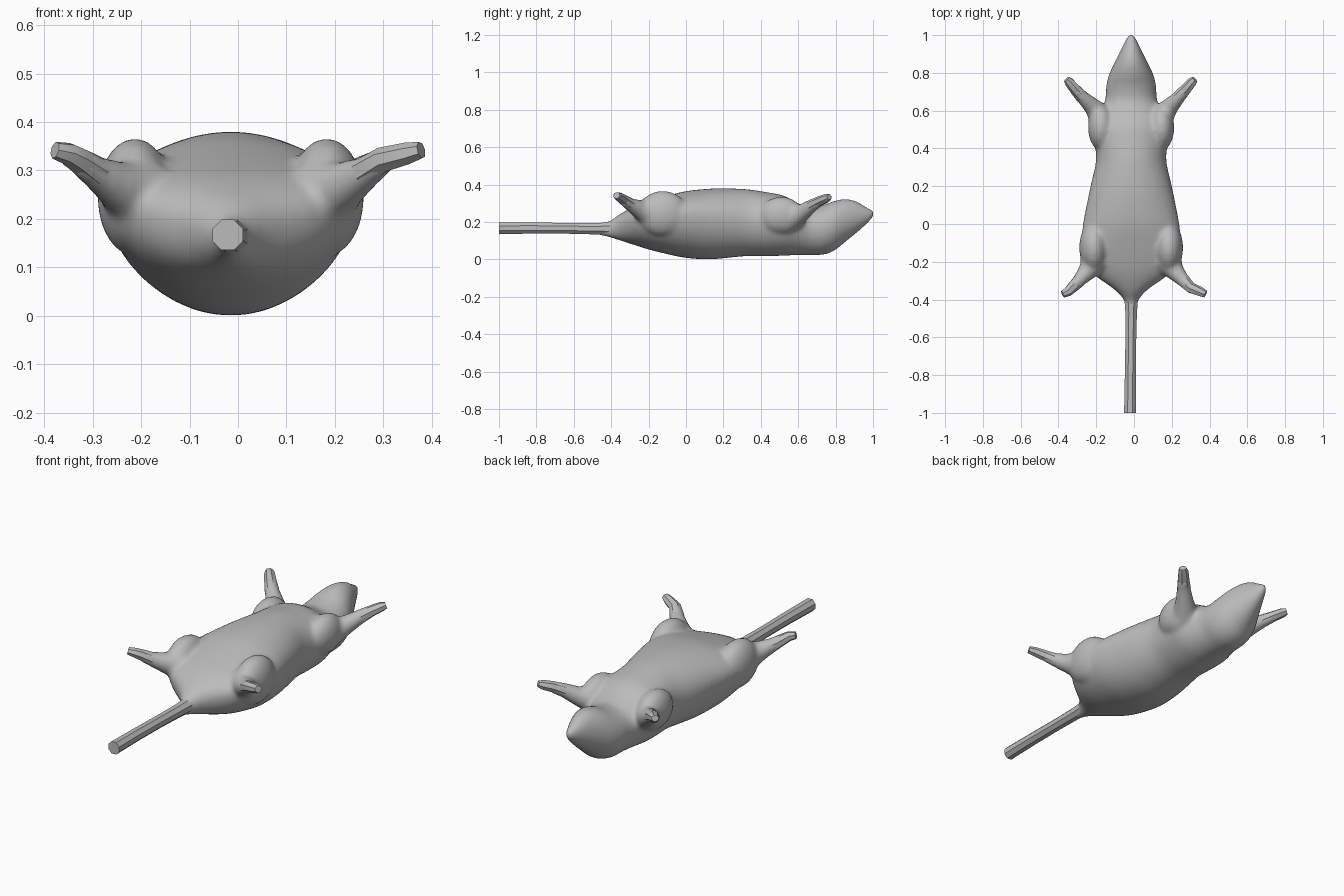
import bpy, bmesh, math
from mathutils import Vector, Matrix

if "Cube" in bpy.data.objects:
    bpy.data.objects.remove(bpy.data.objects["Cube"])

CX = -0.015  # body axis sits slightly off centre
grey = bpy.data.materials.new("light grey")
grey.diffuse_color = (0.5, 0.5, 0.5, 1)
grey.use_nodes = True
grey.node_tree.nodes["Principled BSDF"].inputs["Base Color"].default_value = grey.diffuse_color


def make_object(name, bm):
    bmesh.ops.recalc_face_normals(bm, faces=bm.faces)
    me = bpy.data.meshes.new(name)
    bm.to_mesh(me)
    bm.free()
    ob = bpy.data.objects.new(name, me)
    bpy.context.collection.objects.link(ob)
    me.materials.append(grey)
    return ob


def bridge(bm, rings):
    for a, b in zip(rings, rings[1:]):
        n = len(a)
        for i in range(n):
            bm.faces.new((a[i], a[(i + 1) % n], b[(i + 1) % n], b[i]))
    bm.faces.new(rings[0])
    bm.faces.new(rings[-1])


def tube(bm, path, sides, flat=1.0):
    """path: (x, y, z, radius); rings stand square to the path."""
    pts = [Vector(p[:3]) for p in path]
    rings = []
    for i, p in enumerate(pts):
        d = (pts[min(i + 1, len(pts) - 1)] - pts[max(i - 1, 0)]).normalized()
        u = d.cross(Vector((0, 0, 1))).normalized()
        v = u.cross(d)
        r = path[i][3]
        rings.append([bm.verts.new(p + u * r * math.cos(t) + v * r * flat * math.sin(t))
                      for t in (math.tau * (k + 0.5) / sides for k in range(sides))])
    bridge(bm, rings)


def ball(bm, loc, size):
    bmesh.ops.create_icosphere(bm, subdivisions=4, radius=1,
                               matrix=Matrix.Translation(loc) @ Matrix.Diagonal((*size, 1)))


def catmull(rows, steps=4):
    out = []
    for i in range(len(rows) - 1):
        p = [rows[max(0, min(len(rows) - 1, i + k))] for k in (-1, 0, 1, 2)]
        for s in range(steps):
            t = s / steps
            out.append([0.5 * (2 * b + (c - a) * t + (2 * a - 5 * b + 4 * c - d) * t * t
                               + (3 * b - a - 3 * c + d) * t ** 3) for a, b, c, d in zip(*p)])
    return out + [rows[-1]]


# Torso and head: y, half width, bottom z, widest z, top z
profile = [
    (-0.47, 0.030, 0.130, 0.165, 0.195), (-0.41, 0.036, 0.118, 0.165, 0.205),
    (-0.35, 0.085, 0.100, 0.190, 0.245), (-0.27, 0.195, 0.075, 0.220, 0.285),
    (-0.20, 0.245, 0.053, 0.240, 0.310), (-0.10, 0.260, 0.028, 0.245, 0.340),
    (0.00, 0.255, 0.008, 0.240, 0.365), (0.12, 0.232, 0.000, 0.230, 0.378),
    (0.22, 0.211, 0.008, 0.220, 0.380), (0.33, 0.187, 0.018, 0.210, 0.375),
    (0.43, 0.190, 0.017, 0.210, 0.360), (0.52, 0.190, 0.020, 0.205, 0.342),
    (0.60, 0.160, 0.023, 0.190, 0.300), (0.66, 0.137, 0.023, 0.170, 0.280),
    (0.73, 0.132, 0.025, 0.165, 0.290), (0.79, 0.118, 0.045, 0.175, 0.312),
    (0.85, 0.090, 0.092, 0.200, 0.323), (0.91, 0.060, 0.140, 0.220, 0.312),
    (0.96, 0.036, 0.183, 0.235, 0.283), (1.002, 0.014, 0.225, 0.243, 0.262)]
bm = bmesh.new()
rings = []
for y, w, zb, zm, zt in catmull(profile):
    ring = []
    for k in range(40):
        c, s = math.cos(math.tau * k / 40), math.sin(math.tau * k / 40)
        ring.append(bm.verts.new((CX + w * c, y, zm + s * ((zt - zm) if s > 0 else (zm - zb)))))
    rings.append(ring)
bridge(bm, rings)

# Leg paths per side: hip to hind foot, shoulder to front foot
legs = {}
for side, s in (("left", -1), ("right", 1)):
    f = 0.035 if s < 0 else 0
    legs["hind_leg_" + side] = [
        (s * 0.19 + CX, -0.19, 0.25, 0.080), (s * 0.235 + CX, -0.255, 0.270, 0.050),
        (s * 0.277 + CX, -0.300, 0.295, 0.036), (s * 0.315 + CX, -0.338, 0.322, 0.030),
        (s * 0.350, -0.358, 0.335, 0.026), (s * 0.378, -0.371, 0.342, 0.020)]
    legs["front_leg_" + side] = [
        (s * 0.155 + CX, 0.565, 0.22, 0.070), (s * 0.208 + CX, 0.625, 0.252, 0.047),
        (s * (0.238 + f), 0.672, 0.287, 0.036), (s * (0.277 + f), 0.715, 0.312, 0.030),
        (s * (0.308 + f), 0.752, 0.328, 0.026), (s * (0.322 + f), 0.766, 0.334, 0.018)]
    # Thigh, shoulder and the smooth upper part of each leg
    ball(bm, (s * 0.198 + CX, -0.125, 0.245), (0.077, 0.135, 0.122))
    ball(bm, (s * 0.160 + CX, 0.510, 0.235), (0.068, 0.120, 0.100))
    for kind in ("hind_leg_", "front_leg_"):
        tube(bm, legs[kind + side][:4], 16)

body = make_object("body", bm)
remesh = body.modifiers.new("fuse", 'REMESH')
remesh.mode = 'VOXEL'
remesh.voxel_size = 0.01
remesh.use_smooth_shade = True
smooth = body.modifiers.new("blend", 'SMOOTH')
smooth.factor = 0.5
smooth.iterations = 14

# Faceted lower legs and feet
for name, path in legs.items():
    bm = bmesh.new()
    tube(bm, path[2:], 7, 0.9)
    make_object(name, bm)

# Faceted tail
bm = bmesh.new()
tube(bm, [(CX, -0.38, 0.165, 0.040), (CX, -0.47, 0.164, 0.033), (CX - 0.002, -0.62, 0.166, 0.031),
          (CX - 0.004, -0.80, 0.168, 0.032), (CX - 0.006, -1.0, 0.167, 0.034)], 8)
tail = make_object("tail", bm)

# Smooth shading with sharp edges kept on the faceted parts
for ob in [o for o in bpy.data.objects if o is not body]:
    bpy.ops.object.select_all(action='DESELECT')
    ob.select_set(True)
    bpy.context.view_layer.objects.active = ob
    bpy.ops.object.shade_smooth_by_angle(angle=math.radians(30))
